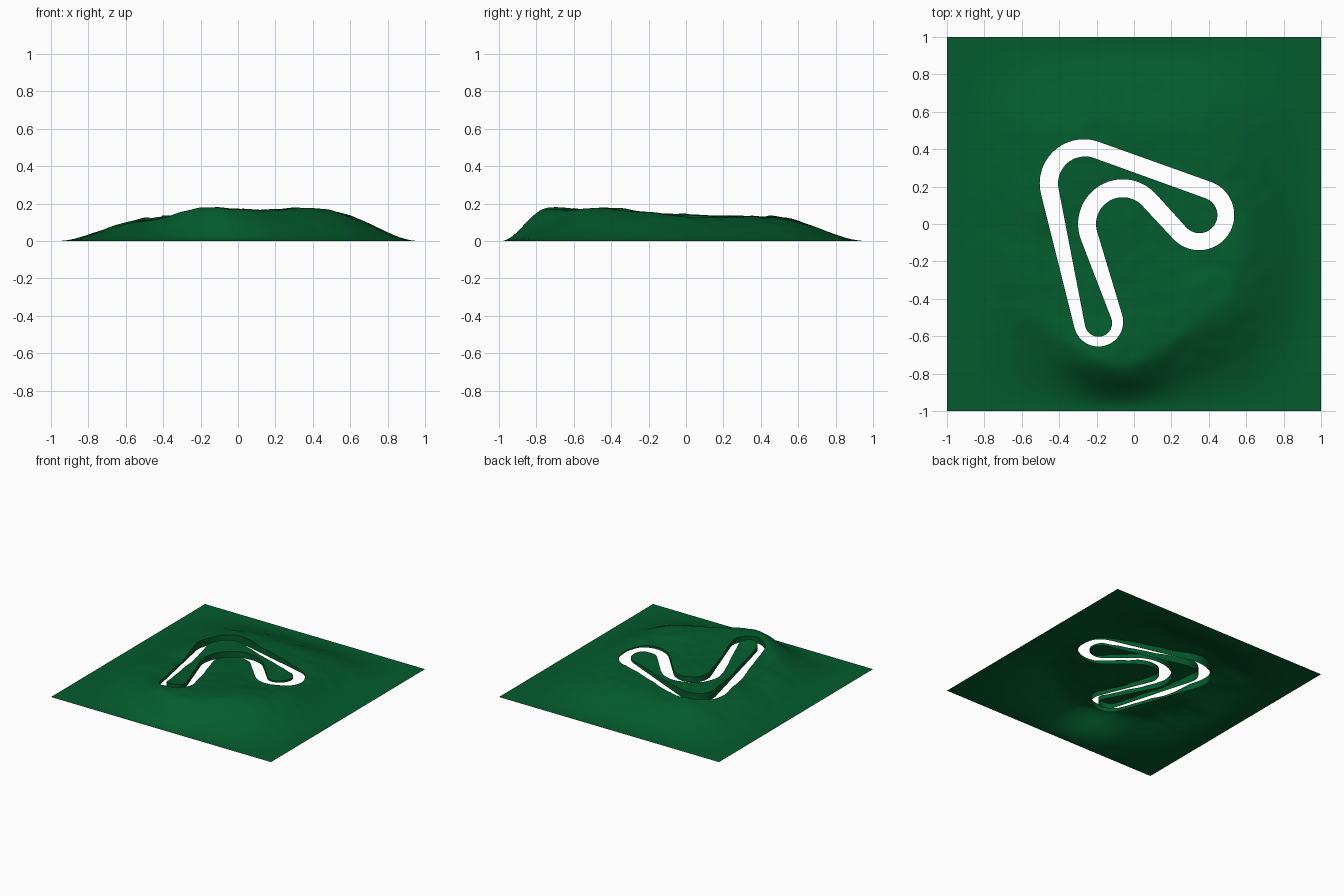
import bpy, math
from mathutils import Vector, noise, kdtree
from mathutils.geometry import delaunay_2d_cdt

if "Cube" in bpy.data.objects:
    bpy.data.objects.remove(bpy.data.objects["Cube"])

STEP = 0.022


def smooth(t):
    t = max(0.0, min(1.0, t))
    return t * t * (3 - 2 * t)


def bump(x, y, cx, cy, r):
    return math.exp(-((x - cx) ** 2 + (y - cy) ** 2) / (r * r))


# Closed outline of straights tangent to circles; a negative radius bends the other way
def belt(circles):
    n = len(circles)
    normal = []
    for i in range(n):
        (ax, ay, ar), (bx, by, br) = circles[i], circles[(i + 1) % n]
        length = math.hypot(bx - ax, by - ay)
        normal.append(math.atan2(by - ay, bx - ax) + math.acos((ar - br) / length))
    corners = []
    for i, (cx, cy, r) in enumerate(circles):
        start, end = normal[i - 1], normal[i]
        if r > 0:
            turn = -((start - end) % math.tau)
        else:
            turn = (end - start) % math.tau
        k = max(8, int(abs(turn * r) / 0.015))
        for j in range(k + 1):
            a = start + turn * j / k
            corners.append(Vector((cx + r * math.cos(a), cy + r * math.sin(a))))
    pts = []
    for i, p in enumerate(corners):
        q = corners[(i + 1) % len(corners)]
        k = max(1, round((q - p).length / 0.018))
        pts += [p.lerp(q, j / k) for j in range(k)]
    return pts


def inside(x, y, poly):
    hit = False
    a = poly[-1]
    for b in poly:
        if (a.y > y) != (b.y > y) and x < (b.x - a.x) * (y - a.y) / (b.y - a.y) + a.x:
            hit = not hit
        a = b
    return hit


# Outer and inner edges of the circuit opening
outer = belt([(-0.268, 0.217, 0.236), (0.348, 0.048, 0.188), (-0.06, 0, -0.143), (-0.19, -0.523, 0.132)])
inner = belt([(-0.262, 0.217, 0.144), (0.35, 0.047, 0.096), (-0.06, 0, -0.239), (-0.19, -0.53, 0.073)])


def in_track(x, y):
    if abs(x) > 0.6 or abs(y) > 0.7:
        return False
    return inside(x, y, outer) and not inside(x, y, inner)


edge_pts = outer + inner
tree = kdtree.KDTree(len(edge_pts))
for i, p in enumerate(edge_pts):
    tree.insert((p.x, p.y, 0), i)
tree.balance()


# Height of the hill: a mound with a steep front and gentle other sides
def height(x, y):
    front = 0.62 - 0.37 * math.exp(-((x + 0.08) / 0.4) ** 2)
    side = 0.45 + 0.35 * (math.hypot(y + 0.2, 0.1) - 0.1)
    env = smooth((0.97 - abs(x)) / side)
    env *= smooth((0.97 - y) / 0.49) if y > 0 else smooth((0.99 + y) / front)
    top = 0.14 - 0.025 * y
    top += 0.022 * bump(x, y, -0.13, -0.68, 0.2) + 0.026 * bump(x, y, 0.31, -0.43, 0.2)
    top -= 0.04 * smooth((-0.2 - x) / 0.3) * smooth((0.3 - y) / 0.5)
    top += 0.008 * noise.noise((x * 5, y * 5, 1.3)) + 0.006 * noise.noise((x * 11, y * 11, 4.1))
    return max(0, top * env)


# Tilted plane of the circuit, where the cut banks end
def track_height(x, y):
    return 0.066 + 0.05 * (x + 0.4) - 0.053 * (y - 0.3)


# Triangulate a regular grid together with the circuit edges
points = list(edge_pts)
no, ni = len(outer), len(inner)
edges = [(i, (i + 1) % no) for i in range(no)]
edges += [(no + i, no + (i + 1) % ni) for i in range(ni)]
count = round(2 / STEP)
for i in range(count + 1):
    for j in range(count + 1):
        x, y = -1 + 2 * i / count, -1 + 2 * j / count
        if tree.find((x, y, 0))[2] > 0.012 and not in_track(x, y):
            points.append(Vector((x, y)))
flat, _, tris, *_ = delaunay_2d_cdt(points, edges, [], 0, 1e-5)

verts = [(p.x, p.y, height(p.x, p.y)) for p in flat]
faces = []
for t in tris:
    cx = sum(flat[i].x for i in t) / 3
    cy = sum(flat[i].y for i in t) / 3
    if not in_track(cx, cy):
        faces.append(t)


def add_sheet(name, verts, faces):
    mesh = bpy.data.meshes.new(name)
    mesh.from_pydata(verts, [], faces)
    mesh.update()
    obj = bpy.data.objects.new(name, mesh)
    bpy.context.collection.objects.link(obj)
    mesh.shade_smooth()
    mesh.materials.append(grass)
    return mesh


grass = bpy.data.materials.new("grass_green")
grass.diffuse_color = (0.001, 0.105, 0.027, 1)
grass.use_nodes = True
grass.node_tree.nodes["Principled BSDF"].inputs["Base Color"].default_value = grass.diffuse_color

# Terrain sheet
mesh = add_sheet("grass_terrain", verts, faces)
if mesh.polygons[0].normal.z < 0:
    mesh.flip_normals()

# Steep cut banks dropping from the terrain to the circuit, facing the opening
for name, loop, flip in (("outer_bank", outer, True), ("inner_bank", inner, False)):
    n = len(loop)
    top = [(p.x, p.y, height(p.x, p.y)) for p in loop]
    low = [(x, y, min(z - 0.01, track_height(x, y))) for x, y, z in top]
    quads = [(i, (i + 1) % n, n + (i + 1) % n, n + i) for i in range(n)]
    bank = add_sheet(name, top + low, quads)
    if flip:
        bank.flip_normals()
